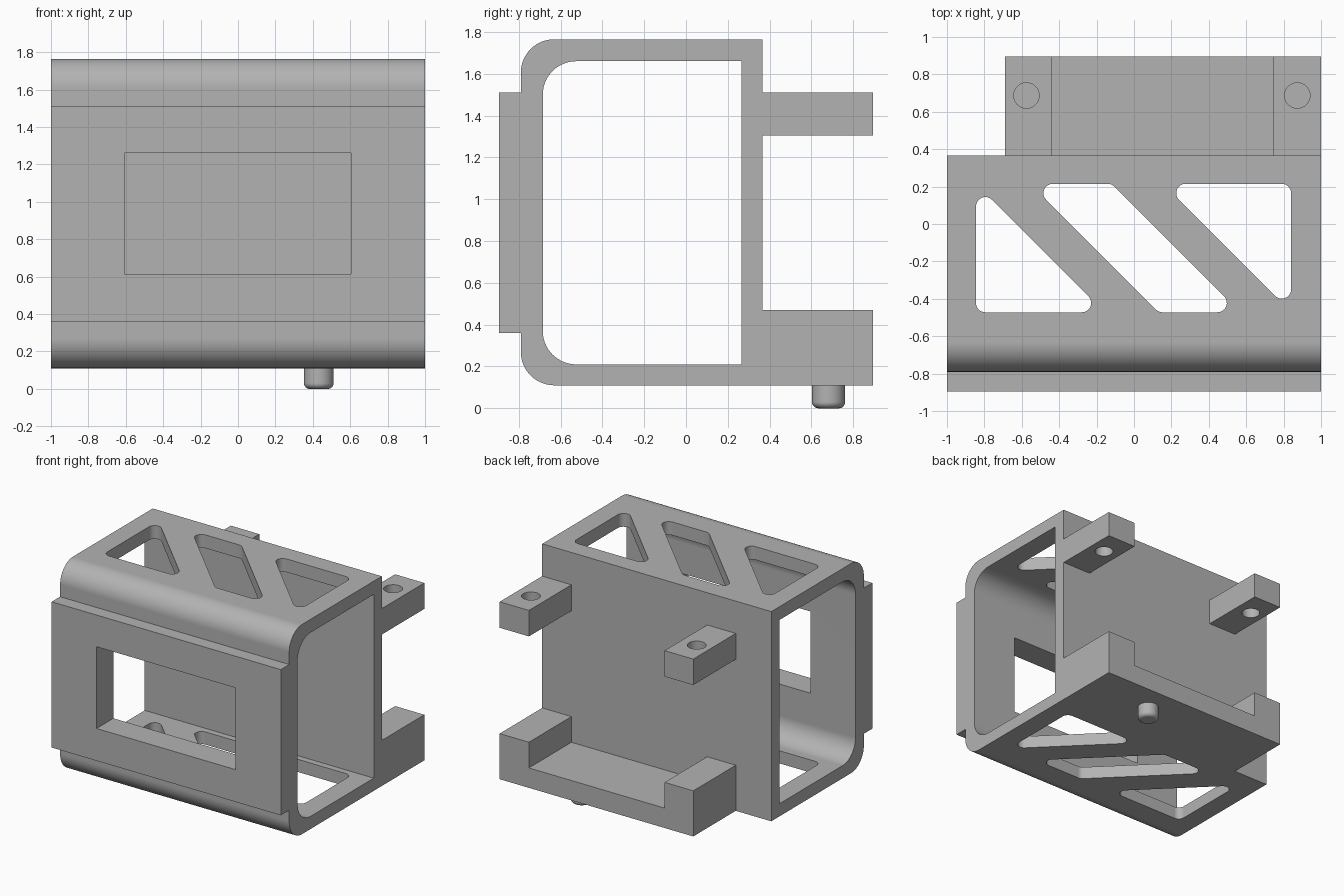
import bpy, bmesh, math
from mathutils import Vector

cube = bpy.data.objects.get("Cube")
if cube:
    bpy.data.objects.remove(cube, do_unlink=True)

grey = bpy.data.materials.new("plain grey")
grey.use_nodes = True
grey.diffuse_color = (0.45, 0.45, 0.45, 1)
grey.node_tree.nodes["Principled BSDF"].inputs["Base Color"].default_value = (0.45, 0.45, 0.45, 1)


def rounded(corners, steps=14):
    """Outline from (u, v, radius) corners, each turned into an arc."""
    out = []
    for i, (u, v, r) in enumerate(corners):
        p = Vector((u, v))
        if not r:
            out.append(p)
            continue
        a = (Vector(corners[i - 1][:2]) - p).normalized()
        b = (Vector(corners[(i + 1) % len(corners)][:2]) - p).normalized()
        half = a.angle(b) / 2
        centre = p + (a + b).normalized() * r / math.sin(half)
        start = p + a * r / math.tan(half) - centre
        end = p + b * r / math.tan(half) - centre
        sweep = math.pi - 2 * half
        for k in range(steps + 1):
            t = k / steps
            out.append(centre + (start * math.sin((1 - t) * sweep)
                                 + end * math.sin(t * sweep)) / math.sin(sweep))
    return out


def prism(name, outline, lo, hi, axis):
    """Extrude a (y, z) outline along x, or an (x, y) outline along z."""
    place = (lambda p, d: (d, p[0], p[1])) if axis == "x" else (lambda p, d: (p[0], p[1], d))
    bm = bmesh.new()
    face = bm.faces.new([bm.verts.new(place(p, lo)) for p in outline])
    ext = bmesh.ops.extrude_face_region(bm, geom=[face])["geom"]
    shift = Vector(place((0, 0), hi - lo))
    bmesh.ops.translate(bm, vec=shift, verts=[g for g in ext if isinstance(g, bmesh.types.BMVert)])
    return finish(name, bm)


def finish(name, bm):
    bmesh.ops.recalc_face_normals(bm, faces=bm.faces)
    mesh = bpy.data.meshes.new(name)
    bm.to_mesh(mesh)
    bm.free()
    mesh.materials.append(grey)
    ob = bpy.data.objects.new(name, mesh)
    bpy.context.collection.objects.link(ob)
    return ob


def box(name, x, y, z):
    return prism(name, [(x[0], y[0]), (x[1], y[0]), (x[1], y[1]), (x[0], y[1])], *z, "z")


def select(ob):
    bpy.ops.object.select_all(action="DESELECT")
    ob.select_set(True)
    bpy.context.view_layer.objects.active = ob


def combine(base, other, operation):
    mod = base.modifiers.new("combine", "BOOLEAN")
    mod.object, mod.operation, mod.solver = other, operation, "EXACT"
    select(base)
    bpy.ops.object.modifier_apply(modifier=mod.name)
    bpy.data.objects.remove(other, do_unlink=True)


def smooth(ob):
    select(ob)
    bpy.ops.object.shade_smooth_by_angle(angle=math.radians(30))
    ob.modifiers.new("even shading", "WEIGHTED_NORMAL").keep_sharp = True


# Outer housing with the raised front panel
BACK = 0.365
frame = prism("housing_frame", rounded([
    (BACK, 0.11, 0), (BACK, 1.765, 0), (-0.79, 1.765, 0.16), (-0.79, 1.51, 0),
    (-0.895, 1.51, 0), (-0.895, 0.36, 0), (-0.79, 0.36, 0), (-0.79, 0.11, 0.16)]), -1, 1, "x")

# Rear shelf, its end blocks and the two upper arms
combine(frame, box("rear_shelf", (-0.69, 1), (0.32, 0.895), (0.11, 0.267)), "UNION")
for x in ((-0.69, -0.44), (0.745, 1)):
    combine(frame, box("shelf_block", x, (0.32, 0.895), (0.11, 0.47)), "UNION")
    combine(frame, box("upper_arm", x, (0.32, 0.895), (1.305, 1.51)), "UNION")

# Hollow interior, open at both ends
combine(frame, prism("interior", rounded([
    (0.265, 0.21, 0), (0.265, 1.66, 0), (-0.685, 1.66, 0.16), (-0.685, 0.21, 0.16)]),
    -1.1, 1.1, "x"), "DIFFERENCE")

# Front window
combine(frame, box("window", (-0.608, 0.605), (-1, -0.5), (0.615, 1.26)), "DIFFERENCE")

# Slanted openings through roof and floor
R, LOW, HIGH = 0.05, -0.472, 0.215
openings = [
    [(-0.845, LOW), (-0.63 - LOW, LOW), (-0.845, HIGH)],
    [(-0.34 - LOW, LOW), (0.095 - LOW, LOW), (0.095 - HIGH, HIGH), (-0.34 - HIGH, HIGH)],
    [(0.84, 0.37 - 0.84), (0.84, HIGH), (0.37 - HIGH, HIGH)],
]
for pts in openings:
    outline = rounded([(u, v, R) for u, v in pts], 8)
    combine(frame, prism("opening", outline, 0, 1.9, "z"), "DIFFERENCE")

# Bolt holes in the arms
for x in (-0.575, 0.873):
    ring = [(x + 0.068 * math.cos(a), 0.687 + 0.068 * math.sin(a))
            for a in (math.tau * k / 40 for k in range(40))]
    combine(frame, prism("bolt_hole", ring, 1.2, 1.6, "z"), "DIFFERENCE")
smooth(frame)

# Locating pin with a rounded tip
bm = bmesh.new()
bmesh.ops.create_cone(bm, cap_ends=True, segments=40, radius1=0.079, radius2=0.079, depth=0.13)
bmesh.ops.translate(bm, vec=(0.432, 0.682, 0.065), verts=bm.verts)
tip = [e for e in bm.edges if all(v.co.z < 0.01 for v in e.verts)]
bmesh.ops.bevel(bm, geom=tip, offset=0.03, segments=6, profile=0.5, affect="EDGES")
smooth(finish("locating_pin", bm))
